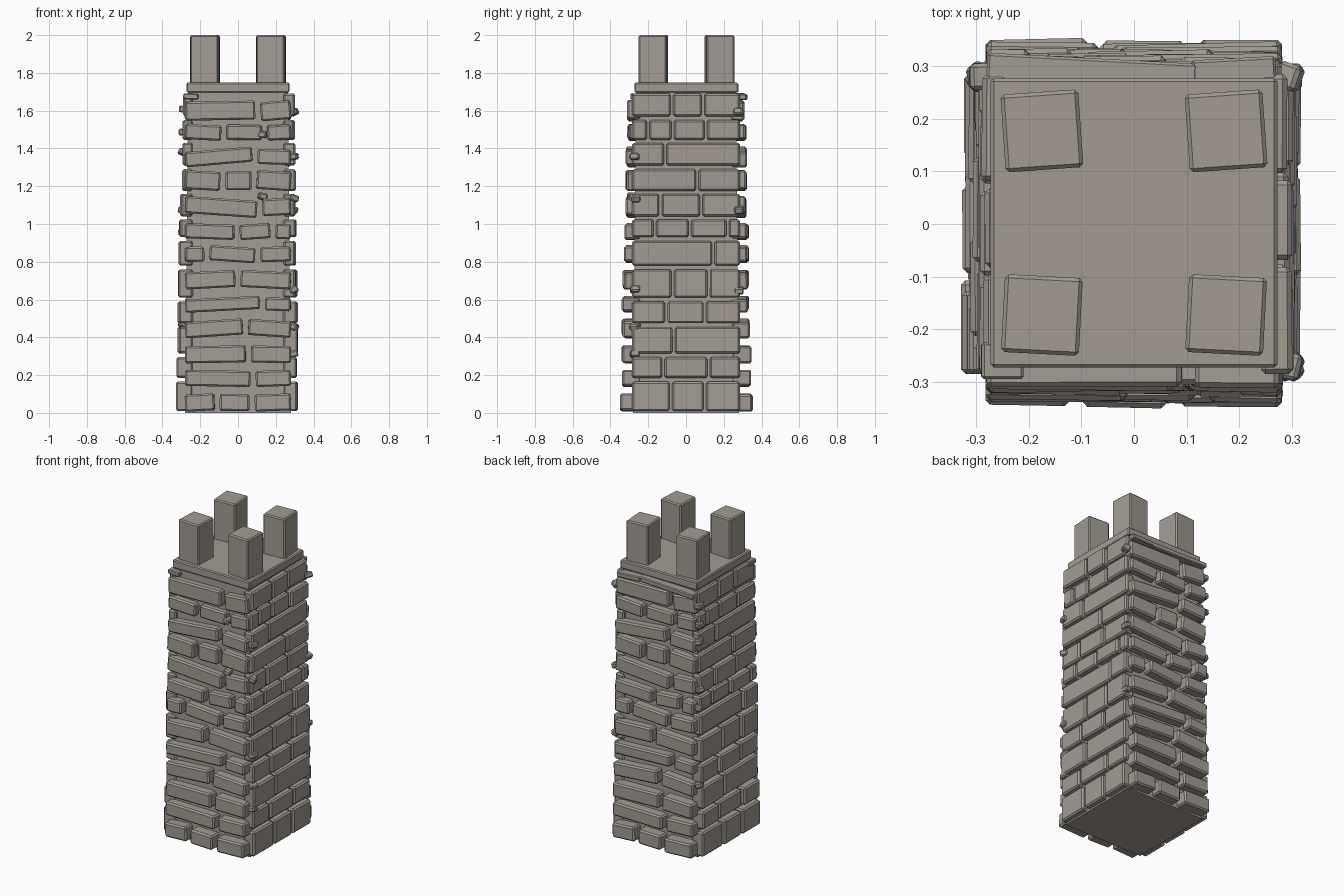
import bpy, bmesh, random
from math import radians
from mathutils import Matrix, Vector

rng = random.Random(7)
cube = bpy.data.objects.get("Cube")
if cube:
    bpy.data.objects.remove(cube, do_unlink=True)

stone = bpy.data.materials.new("warm grey stone")
stone.use_nodes = True
colour = (0.36, 0.33, 0.29, 1)
stone.diffuse_color = colour
stone.node_tree.nodes["Principled BSDF"].inputs["Base Color"].default_value = colour


def add_block(bm, centre, size, frame=Matrix(), bevel=0.009, tilt=0, yaw=0):
    """Chamfered block, tilted in its wall plane and turned about z."""
    part = bmesh.new()
    bmesh.ops.create_cube(part, size=1)
    bmesh.ops.scale(part, vec=size, verts=part.verts)
    bmesh.ops.bevel(part, geom=part.edges[:], offset=bevel, segments=1, affect='EDGES')
    spin = Matrix.Rotation(radians(yaw), 4, 'Z') @ Matrix.Rotation(radians(-tilt), 4, 'Y')
    part.transform(frame @ Matrix.Translation(centre) @ spin)
    mesh = bpy.data.meshes.new("block")
    part.to_mesh(mesh)
    part.free()
    bm.from_mesh(mesh)
    bpy.data.meshes.remove(mesh)


def finish(bm, name):
    mesh = bpy.data.meshes.new(name)
    bm.to_mesh(mesh)
    bm.free()
    mesh.materials.append(stone)
    obj = bpy.data.objects.new(name, mesh)
    bpy.context.collection.objects.link(obj)
    return obj


def build_wall(name, angle, courses, half, reach_low, reach_high, gap, yaw):
    """Courses hold bottom, top, joint positions and brick tilts."""
    frame = Matrix.Rotation(radians(angle), 4, 'Z')
    bm = bmesh.new()
    for low, high, joints, tilts in courses:
        ends = [-half, *joints, half]
        z = (low + high) / 2
        for i, (a, b) in enumerate(zip(ends, ends[1:])):
            a += gap if i else 0
            b -= gap if i < len(joints) else 0
            reach = reach_low + (reach_high - reach_low) * z / 1.7 + rng.uniform(-.008, .005)
            tilt = tilts[i] if i < len(tilts) else 0
            add_block(bm, ((a + b) / 2, -(reach + .24) / 2, z),
                      (b - a, reach - .24, high - low), frame,
                      tilt=tilt, yaw=rng.uniform(-yaw, yaw))
    return finish(bm, name)


# Uneven courses for the front and back
rough = [
    (.01, .10, (-.11, .075), (3, -1, 2)),
    (.14, .225, (.08,), (-1, 2)),
    (.265, .355, (.055,), (1, -1)),
    (.405, .49, (.04,), (4, -4)),
    (.54, .61, (.13,), (3, -2)),
    (.66, .75, (0,), (3, -3)),
    (.80, .88, (-.165, .105), (1, -4, 2)),
    (.92, 1.0, (-.005, .185), (-2, 4, -2)),
    (1.045, 1.135, (.115,), (-4, 3)),
    (1.18, 1.28, (-.08, .085), (-3, 0, -4)),
    (1.315, 1.395, (.09,), (5, -2)),
    (1.445, 1.525, (-.075, .14), (-3, -1, 3)),
    (1.55, 1.65, (.105,), (1, 5)),
]
# Tidier courses for both sides
neat = [
    (.01, .165, (-.08, .10), ()),
    (.185, .295, (-.12, .12), ()),
    (.315, .455, (-.065,), ()),
    (.475, .59, (-.105, .10), ()),
    (.61, .76, (-.07, .12), ()),
    (.78, .91, (.145,), ()),
    (.93, 1.025, (-.165, .02, .22), ()),
    (1.04, 1.16, (-.135, .08), ()),
    (1.175, 1.29, (.06,), ()),
    (1.31, 1.43, (-.11,), ()),
    (1.445, 1.55, (-.2, -.07, .105), ()),
    (1.57, 1.69, (-.075, .09), ()),
]
build_wall("front_bricks", 0, rough, .28, .35, .305, .014, 1.5)
build_wall("back_bricks", 180, rough, .28, .35, .31, .014, 1.5)
build_wall("left_bricks", 90, neat, .285, .322, .295, .007, .6)
build_wall("right_bricks", -90, neat, .285, .328, .29, .007, .6)

# Tapered mortar core
bm = bmesh.new()
bmesh.ops.create_cube(bm, size=1)
for v in bm.verts:
    half = .265 if v.co.z > 0 else .28
    v.co = Vector((half if v.co.x > 0 else -half, half if v.co.y > 0 else -half,
                   1.71 if v.co.z > 0 else 0))
finish(bm, "tower_core")

# Small stone chips at the corners
bm = bmesh.new()
for z in (.33, .47, .66, .94, 1.09, 1.13, 1.37, 1.49, 1.6):
    for x, y in rng.sample([(.295, -.27), (.295, .28), (.13, -.285), (-.29, .28)], 2):
        add_block(bm, (x, y, z + rng.uniform(-.02, .02)), (.045, .05, .035),
                  bevel=.007, tilt=rng.uniform(-25, 25), yaw=rng.uniform(-25, 25))
finish(bm, "stone_chips")

# Thin levelling stones under the roof slab
bm = bmesh.new()
add_block(bm, (-.08, .285, 1.675), (.4, .06, .03), bevel=.005, tilt=1, yaw=-3)
add_block(bm, (.19, .285, 1.675), (.16, .06, .03), bevel=.005, tilt=-2, yaw=3)
add_block(bm, (-.25, -.26, 1.675), (.08, .07, .03), bevel=.005, tilt=-2)
finish(bm, "levelling_stones")

# Roof slab
bm = bmesh.new()
add_block(bm, (0, .002, 1.722), (.545, .55, .052), bevel=.006)
finish(bm, "roof_slab")

# Corner battlements
for side, x in (("right", -.175), ("left", .175)):
    for end, y in (("front", -.173), ("back", .177)):
        bm = bmesh.new()
        add_block(bm, (x, y, 1.87), (.148, .148, .26), bevel=.007,
                  yaw=4 if end == "back" else -3)
        finish(bm, f"{end}_{side}_battlement")
